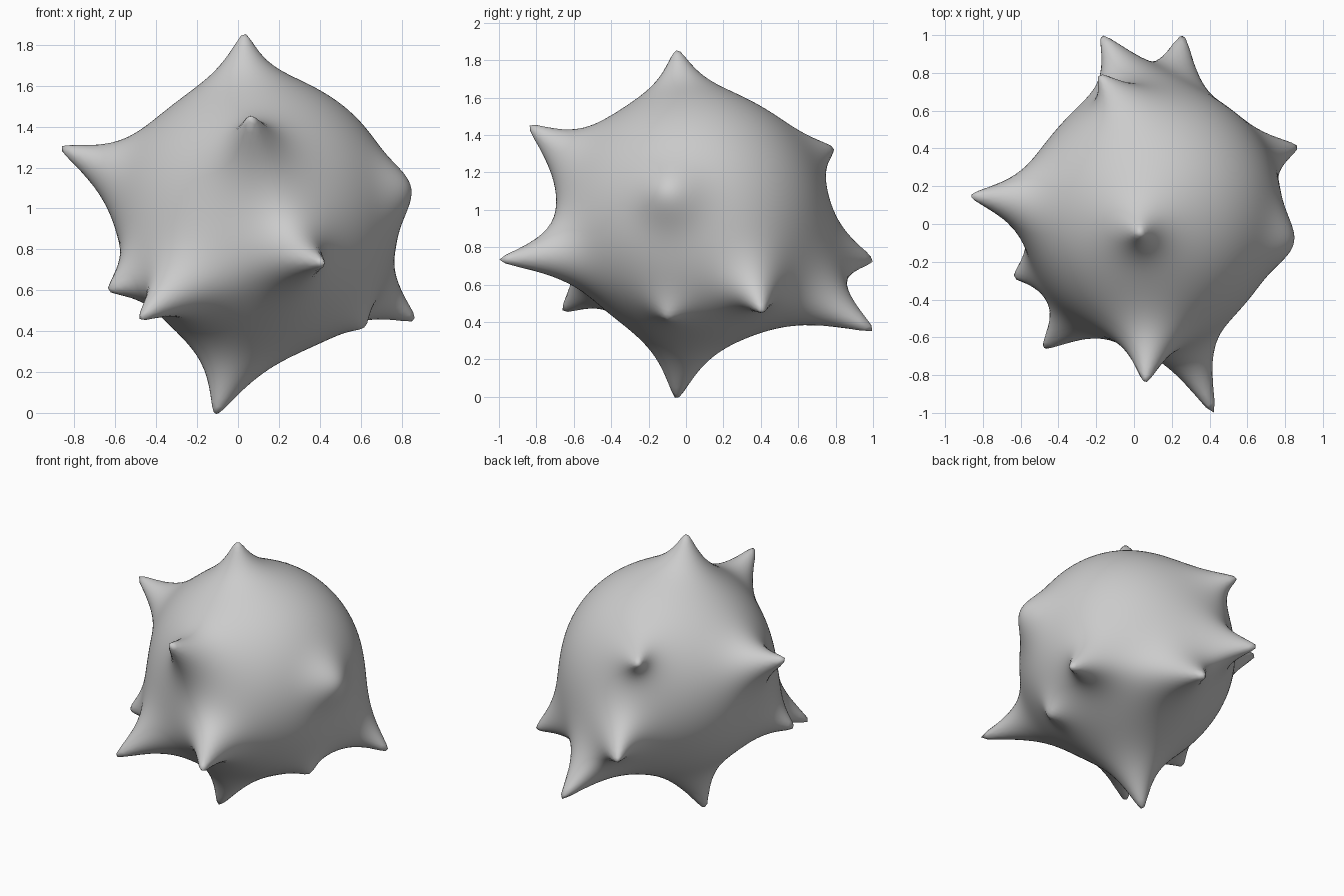
import bpy, bmesh, math
from mathutils import Vector

if "Cube" in bpy.data.objects:
    bpy.data.objects.remove(bpy.data.objects["Cube"])

CENTER = Vector((0.105, 0.055, 0.97))
BASE = 0.67

# spike tip, falloff width in radians, and shift from tip to root (makes it lean)
SPIKES = [
    ((0.03, -0.05, 1.855), 0.14, (-0.04, 0, 0)),      # top
    ((-0.11, -0.05, -0.01), 0.16, (0.08, 0, 0)),      # bottom
    ((-0.87, 0.15, 1.30), 0.14, (0, 0, -0.06)),       # left
    ((0.06, -0.84, 1.45), 0.15, (0.02, 0, -0.10)),    # front upper
    ((0.42, -1.00, 0.73), 0.135, (-0.10, 0, -0.12)),  # front right
    ((-0.48, -0.66, 0.46), 0.14, (0.10, 0, 0.05)),    # front left low
    ((-0.635, -0.28, 0.60), 0.13, (0, 0, 0)),         # left low
    ((0.845, -0.10, 1.10), 0.24, (0, 0, 0)),          # right blunt bump
    ((0.62, -0.10, 0.42), 0.13, (0, 0, 0)),           # right low
    ((0.865, 0.41, 0.455), 0.15, (0, 0.12, 0)),       # back right low
    ((0.26, 1.00, 0.355), 0.16, (0.03, 0, -0.10)),    # back low
    ((-0.17, 1.00, 0.73), 0.15, (0.15, 0, 0)),        # back middle
    ((-0.18, 0.79, 1.33), 0.14, (0.12, 0, 0.08)),     # back upper
]
tips = [Vector(p) - CENTER for p, w, s in SPIKES]
roots = [(t + Vector(s[2])).normalized() for t, s in zip(tips, SPIKES)]
widths = [s[1] for s in SPIKES]


def kernel(angle, width):
    # blunt bump, or rounded cusp with a slight flare that webs neighbours
    if width > 0.2:
        return math.exp(-(angle / width) ** 2)
    soft = 0.045
    a = math.sqrt(angle * angle + soft * soft) - soft
    return 0.95 * math.exp(-a / width) + 0.05 * math.exp(-(angle / 0.5) ** 2)


def surface(d, pulls):
    p = d * BASE
    for c, w, pull in zip(roots, widths, pulls):
        p += pull * kernel(math.acos(max(-1.0, min(1.0, d.dot(c)))), w)
    return p


# settle the pull vectors so every root ends on its tip
pulls = [t - r * BASE for t, r in zip(tips, roots)]
for _ in range(40):
    for i, t in enumerate(tips):
        pulls[i] = pulls[i] + t - surface(roots[i], pulls)

# body: fine sphere pulled out into leaning spikes
bm = bmesh.new()
bmesh.ops.create_icosphere(bm, subdivisions=6, radius=1.0)
for v in bm.verts:
    v.co = CENTER + surface(v.co.normalized(), pulls)
for f in bm.faces:
    f.smooth = True
mesh = bpy.data.meshes.new("spiky_ball")
bm.to_mesh(mesh)
bm.free()
ball = bpy.data.objects.new("spiky_ball", mesh)
bpy.context.collection.objects.link(ball)
